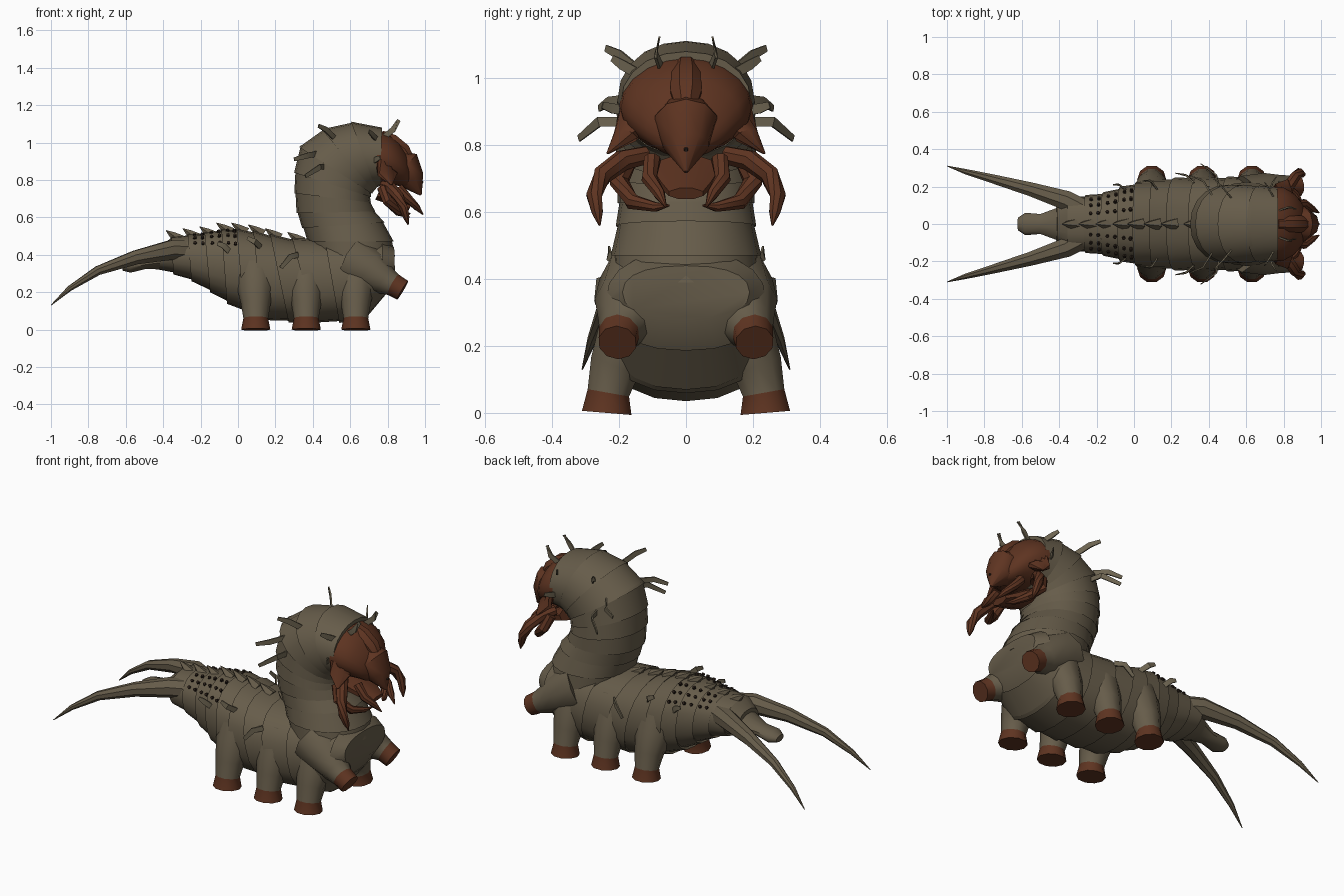
import bpy, math
from mathutils import Vector

cube = bpy.data.objects.get("Cube")
if cube:
    bpy.data.objects.remove(cube)


def material(name, rgb):
    m = bpy.data.materials.new(name)
    m.use_nodes = True
    m.diffuse_color = (*rgb, 1)
    bsdf = m.node_tree.nodes["Principled BSDF"]
    bsdf.inputs["Base Color"].default_value = (*rgb, 1)
    bsdf.inputs["Roughness"].default_value = 0.9
    return m


SKIN = material("olive skin", (0.133, 0.107, 0.068))
SHELL = material("red brown shell", (0.112, 0.034, 0.015))
HAIR = material("dry bristle", (0.15, 0.125, 0.08))
DARK = material("dark pit", (0.02, 0.012, 0.008))


def skin_rings(name, rings, mat, tip_mat=None, tip_rings=0, angle=40):
    """Bridge equal rings into a closed skin; the last bands can take tip_mat."""
    n = len(rings[0])
    verts = [p for r in rings for p in r]
    faces, bands = [], []
    for i in range(len(rings) - 1):
        for j in range(n):
            k = (j + 1) % n
            faces.append((i * n + j, i * n + k, (i + 1) * n + k, (i + 1) * n + j))
            bands.append(i)
    faces += [tuple(reversed(range(n))), tuple(range(len(verts) - n, len(verts)))]
    bands += [0, len(rings)]
    mesh = bpy.data.meshes.new(name)
    mesh.from_pydata(verts, [], faces)
    mesh.materials.append(mat)
    if tip_mat:
        mesh.materials.append(tip_mat)
        for poly, b in zip(mesh.polygons, bands):
            poly.material_index = int(b >= len(rings) - 1 - tip_rings)
    obj = bpy.data.objects.new(name, mesh)
    bpy.context.collection.objects.link(obj)
    bpy.ops.object.select_all(action='DESELECT')
    obj.select_set(True)
    bpy.context.view_layer.objects.active = obj
    bpy.ops.object.mode_set(mode='EDIT')
    bpy.ops.mesh.select_all(action='SELECT')
    bpy.ops.mesh.normals_make_consistent(inside=False)
    bpy.ops.object.mode_set(mode='OBJECT')
    bpy.ops.object.shade_smooth_by_angle(angle=math.radians(angle))


def section(span, power, n=20):
    """Rounded cross-section between two points of the middle plane."""
    lx, lz, hx, hz, width = span
    a, b = Vector((lx, 0, lz)), Vector((hx, 0, hz))
    mid, half = (a + b) / 2, (b - a) / 2

    def sp(v):
        return math.copysign(abs(v) ** power, v)
    return [mid + half * sp(math.cos(t)) + Vector((0, width * sp(math.sin(t)), 0))
            for t in (math.tau * i / n for i in range(n))]


def segmented(name, spans, mat, step, power):
    """Overlapping segments: each starts flared and narrows to the next."""
    rings = []
    for i, span in enumerate(spans):
        ring = section(span, power)
        if 0 < i < len(spans) - 1 and step:
            mid = sum(ring, Vector()) / len(ring)
            rings.append([mid + (p - mid) * (1 - step) for p in ring])
            back = Vector((spans[i - 1][2] - span[2], 0, spans[i - 1][3] - span[3])) * 0.1
            ring = [p + back for p in ring]
        rings.append(ring)
    skin_rings(name, rings, mat)


def tube(name, points, radii, mat, n=8, flat=1.0, **finish):
    pts = [Vector(p) for p in points]
    rings = []
    for i, p in enumerate(pts):
        d = (pts[min(i + 1, len(pts) - 1)] - pts[max(i - 1, 0)]).normalized()
        up = Vector((1, 0, 0)) if abs(d.z) > 0.8 else Vector((0, 0, 1))
        side = d.cross(up).normalized()
        up = side.cross(d)
        rings.append([p + radii[i] * (math.cos(t) * side + flat * math.sin(t) * up)
                      for t in (math.tau * (j + 0.5) / n for j in range(n))])
    skin_rings(name, rings, mat, **finish)


def pair(name, points, radii, mat, **kw):
    for s, label in ((1, "far"), (-1, "near")):
        tube(f"{label}_{name}", [(x, y * s, z) for x, y, z in points], radii, mat, **kw)


# Crawling part of the body, tail to chest: low x, z, high x, z, half width
abdomen = [
    (-.42, .32, -.41, .45, .09), (-.34, .30, -.35, .50, .145), (-.24, .26, -.26, .51, .155),
    (-.14, .20, -.17, .52, .17), (-.05, .14, -.08, .54, .20), (.04, .09, .0, .54, .225),
    (.14, .05, .09, .53, .24), (.28, .035, .18, .51, .25), (.42, .035, .30, .49, .255),
    (.56, .035, .48, .49, .255), (.70, .06, .66, .50, .255), (.79, .18, .78, .48, .24),
    (.84, .28, .835, .44, .19)]
segmented("abdomen", abdomen, SKIN, step=0.05, power=0.85)

# Reared part, fanning from the chest round to the head
segmented("raised_body", [
    (.84, .39, .40, .38, .225), (.83, .48, .37, .48, .225), (.78, .58, .34, .55, .21),
    (.73, .64, .31, .63, .205), (.71, .69, .30, .74, .21), (.71, .72, .30, .85, .21),
    (.72, .74, .33, .99, .21), (.74, .75, .46, 1.08, .21),
    (.75, .76, .62, 1.115, .205), (.76, .77, .77, 1.08, .195)], SKIN, step=0.035, power=0.95)

# Blunt tail end and long tapering tail prongs
tube("tail_stub", [(-.3, 0, .4), (-.42, 0, .37), (-.5, 0, .355), (-.58, 0, .34),
                   (-.62, 0, .335)], [.13, .085, .055, .062, .035], SKIN, n=12, flat=.6)
pair("tail_prong", [(-.22, .05, .42), (-.36, .125, .425), (-.55, .185, .385),
                    (-.75, .24, .315), (-.9, .28, .22), (-1, .31, .13)],
     [.06, .056, .04, .026, .015, .002], SKIN)

# Standing legs swelling out of the flanks, then the lifted front pair
for i, x in enumerate((.095, .365, .63)):
    pair(f"leg_{i + 1}", [(x, .10, .36), (x, .165, .24), (x, .212, .14), (x, .232, .06),
                          (x, .237, 0)], [.12, .105, .08, .066, .078],
         SKIN, n=10, tip_mat=SHELL, tip_rings=1, angle=60)
pair("raised_leg", [(.62, .12, .36), (.72, .165, .31), (.79, .188, .26), (.83, .2, .24),
                    (.88, .205, .21)], [.15, .115, .078, .062, .058],
     SKIN, n=10, tip_mat=SHELL, tip_rings=1, angle=60)

# Head shield, crest, beak, cheeks
segmented("head_shield", [
    (.735, .77, .75, 1.065, .2), (.80, .77, .80, 1.05, .195), (.85, .77, .86, 1.0, .165),
    (.89, .76, .90, .94, .12), (.92, .76, .93, .88, .06)], SHELL, step=0, power=1.05)
tube("head_crest", [(.76, 0, 1.03), (.82, 0, 1.0), (.88, 0, .95), (.92, 0, .9)],
     [.04, .05, .05, .03], SHELL)
tube("beak", [(.82, 0, .90), (.89, 0, .865), (.93, 0, .80), (.978, 0, .72)],
     [.07, .098, .07, .006], SHELL, n=10)
pair("cheek_plate", [(.76, .13, .92), (.80, .18, .83), (.82, .235, .775)],
     [.07, .06, .006], SHELL, flat=.5)
tube("mouth", [(.955, 0, .80), (.99, 0, .785)], [.015, .006], DARK, n=6)

# Jaw, curved fangs and feelers
tube("lower_jaw", [(.75, 0, .73), (.86, 0, .68), (.92, 0, .655)], [.12, .08, .055],
     SHELL, flat=.35)
pair("fang", [(.78, .12, .77), (.82, .19, .755), (.86, .25, .71), (.885, .275, .65),
              (.90, .265, .60), (.91, .258, .56)], [.028, .032, .03, .025, .018, .003], SHELL)
pair("palp", [(.77, .17, .76), (.80, .20, .69), (.86, .16, .63), (.90, .09, .615),
              (.92, .05, .62)], [.028, .03, .024, .015, .003], SHELL)
pair("inner_fang", [(.86, .1, .76), (.91, .11, .70), (.955, .08, .655), (.99, .06, .615)],
     [.026, .024, .018, .003], SHELL)

# Hooked thorn on the back edge of every segment
for i, (_, _, x, z, _) in enumerate(abdomen[1:9]):
    tube(f"back_thorn_{i + 1}", [(x + .04, 0, z - .025), (x, 0, z + .005),
                                 (x - .035, 0, z + .03)], [.035, .02, .002], SKIN, n=5)

# Dark pits scattered over the rump, seated on the skin
for i in range(2, 5):
    first, second = section(abdomen[i], 0.85), section(abdomen[i + 1], 0.85)
    for j in (1, 2, 3, 17, 18, 19):
        for f in (.3, .75):
            p = first[j].lerp(second[j], f)
            out = Vector((-.004, p.y, p.z - .37)).normalized()
            tube(f"rump_pit_{i}_{j}_{f}", [p - out * .03, p + out * .005],
                 [.011, .009], DARK, n=6)

# Flat ragged bristles on the head, neck and flanks
bristles = [
    [(.77, .07, 1.02), (.83, .09, 1.07), (.86, .08, 1.12)],
    [(.76, .12, 1.0), (.72, .19, 1.04), (.70, .22, 1.06)],
    [(.52, .14, 1.02), (.47, .20, 1.07), (.43, .24, 1.09)],
    [(.42, .15, .94), (.37, .23, .93), (.30, .26, .91)],
    [(.46, .17, .87), (.44, .26, .87), (.36, .32, .82)],
    [(.72, .16, .90), (.74, .22, .91), (.76, .25, .92)],
    [(.12, .19, .44), (.09, .23, .47), (.05, .23, .49)],
    [(.32, .22, .40), (.28, .26, .39), (.23, .27, .33)],
    [(-.04, .18, .41), (-.08, .21, .45), (-.11, .21, .46)]]
for i, path in enumerate(bristles):
    pair(f"bristle_{i + 1}", path, [.006, .006, .004], HAIR, n=4, flat=3.5)
